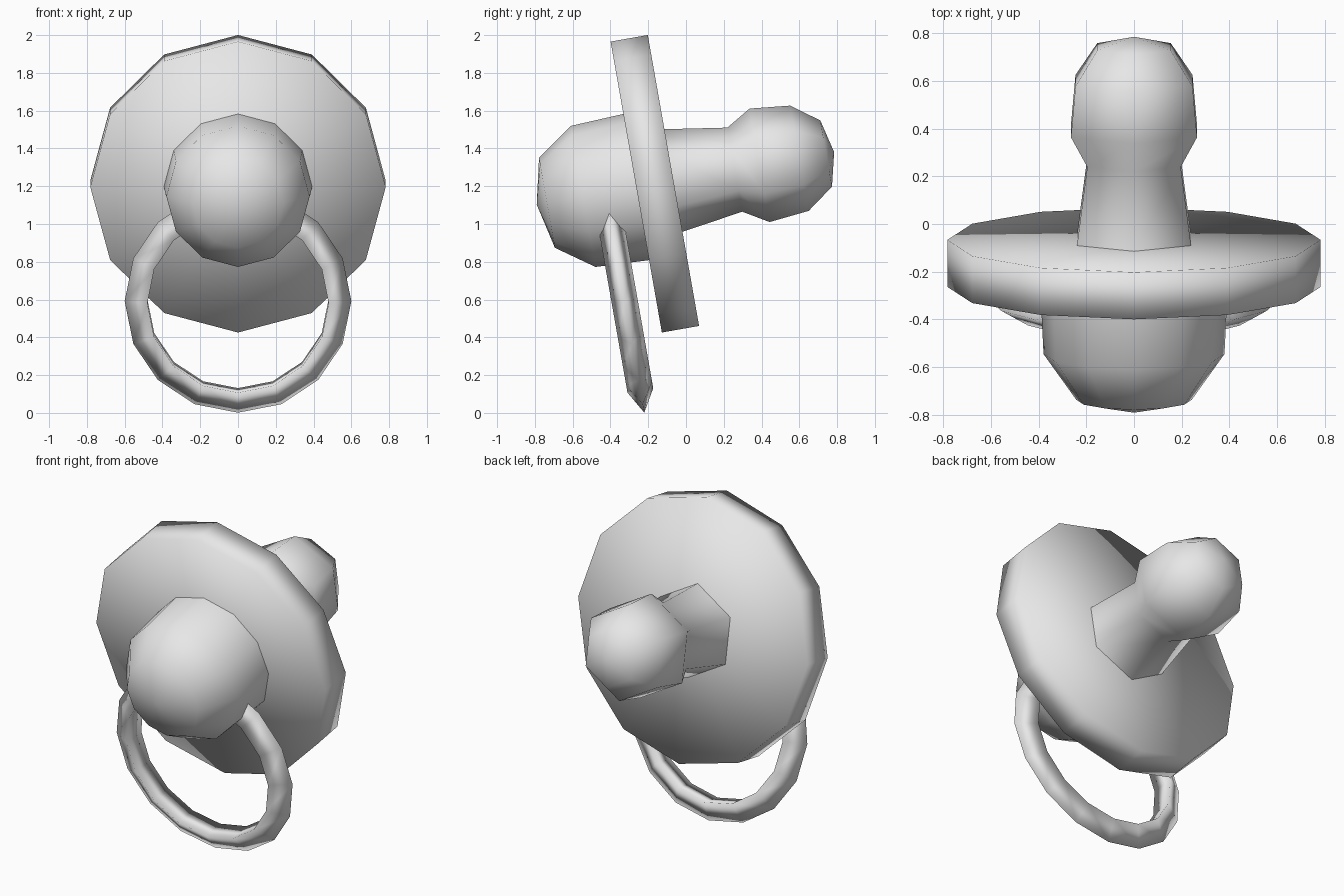
import bpy, bmesh, math
from mathutils import Matrix

if "Cube" in bpy.data.objects:
    bpy.data.objects.remove(bpy.data.objects["Cube"])

TILT = math.radians(10)
CENTRE = (0, -0.165, 1.213)

grey = bpy.data.materials.new("plain grey")
grey.diffuse_color = (0.8, 0.8, 0.8, 1)
grey.use_nodes = True
grey.node_tree.nodes["Principled BSDF"].inputs["Base Color"].default_value = grey.diffuse_color


def finish(name, bm, loc):
    """Turn a bmesh into a smooth, tilted object."""
    bmesh.ops.recalc_face_normals(bm, faces=bm.faces[:])
    mesh = bpy.data.meshes.new(name)
    for f in bm.faces:
        f.smooth = True
    bm.to_mesh(mesh)
    bm.free()
    mesh.materials.append(grey)
    ob = bpy.data.objects.new(name, mesh)
    ob.location = loc
    ob.rotation_euler = (TILT, 0, 0)
    bpy.context.collection.objects.link(ob)
    return ob


def lathe(name, profile, sides):
    """Spin (distance along axis, radius) points about the local y axis."""
    bm = bmesh.new()
    rings = []
    for t, r in profile:
        if r == 0:
            rings.append([bm.verts.new((0, t, 0))] * sides)
        else:
            angles = [2 * math.pi * i / sides for i in range(sides)]
            rings.append([bm.verts.new((r * math.sin(a), t, r * math.cos(a))) for a in angles])
    for a, b in zip(rings, rings[1:]):
        for i in range(sides):
            j = (i + 1) % sides
            corners = list(dict.fromkeys((a[i], a[j], b[j], b[i])))
            bm.faces.new(corners)
    return finish(name, bm, CENTRE)


# Round shield
lathe("shield", [(-0.1, 0), (-0.1, 0.782), (0.1, 0.782), (0.1, 0)], 12)

# Six-sided teat at the back
lathe("teat", [(0.098, 0.276), (0.43, 0.226), (0.563, 0.305), (0.777, 0.283),
               (0.921, 0.178), (0.964, 0)], 6)

# Rounded knob at the front
lathe("knob", [(-0.635, 0), (-0.58, 0.242), (-0.386, 0.379), (-0.098, 0.393)], 12)

# Pull ring with a triangular section, point outwards
bm = bmesh.new()
N = 16
loops = []
for i in range(N):
    a = 2 * math.pi * i / N
    loop = []
    for k in range(3):
        b = 2 * math.pi * k / 3
        r = 0.52 + 0.08 * math.cos(b)
        loop.append(bm.verts.new((r * math.cos(a), 0.08 * math.sin(b), r * math.sin(a))))
    loops.append(loop)
for i in range(N):
    p, q = loops[i], loops[(i + 1) % N]
    for k in range(3):
        m = (k + 1) % 3
        bm.faces.new((p[k], q[k], q[m], p[m]))
finish("pull_ring", bm, (0, -0.325, 0.592))
